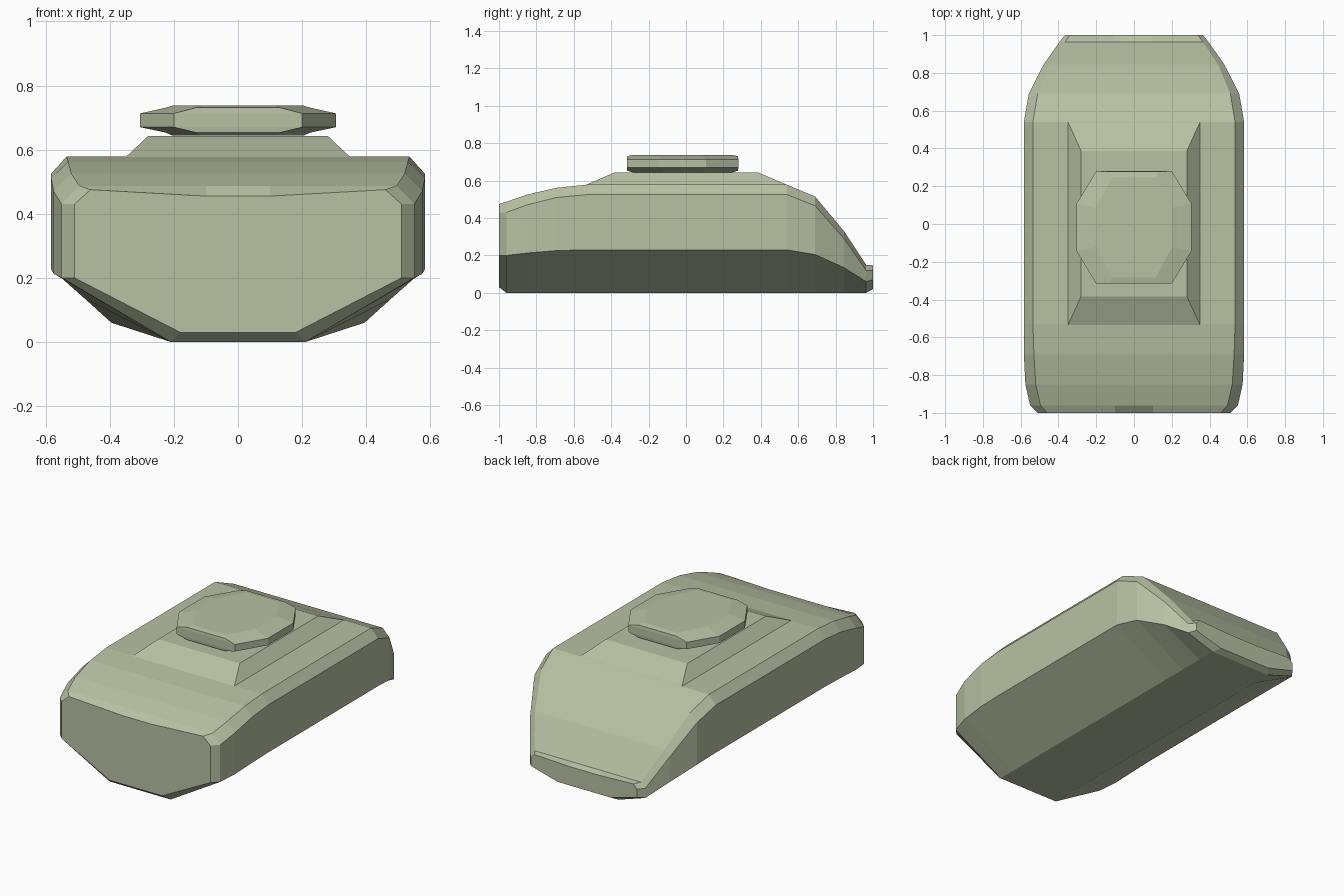
import bpy, bmesh

olive = bpy.data.materials.new("olive_paint")
olive.diffuse_color = (0.48, 0.535, 0.37, 1.0)


def loft(name, rings):
    """Skin a stack of matching closed rings and cap both ends."""
    bm = bmesh.new()
    loops = [[bm.verts.new(p) for p in ring] for ring in rings]
    for a, b in zip(loops, loops[1:]):
        for i in range(len(a)):
            j = (i + 1) % len(a)
            bm.faces.new((a[i], a[j], b[j], b[i]))
    bm.faces.new(loops[0])
    bm.faces.new(loops[-1])
    bmesh.ops.remove_doubles(bm, verts=bm.verts, dist=0.0005)
    bmesh.ops.recalc_face_normals(bm, faces=bm.faces)
    mesh = bpy.data.meshes.new(name)
    bm.to_mesh(mesh)
    bm.free()
    mesh.materials.append(olive)
    obj = bpy.data.objects.new(name, mesh)
    bpy.context.collection.objects.link(obj)
    return obj


# Hull stations: y, floor half width, floor z, side half width,
# lower side z, upper side z, deck half width, deck z, dip at the centre
stations = [
    (-1.00, 0.18, 0.03, 0.51, 0.20, 0.43, 0.46, 0.475, 0.02),
    (-0.96, 0.21, 0.00, 0.55, 0.20, 0.43, 0.495, 0.487, 0.0),
    (-0.85, 0.21, 0.00, 0.575, 0.213, 0.47, 0.52, 0.525, 0.0),
    (-0.69, 0.21, 0.00, 0.583, 0.226, 0.51, 0.53, 0.562, 0.0),
    (-0.53, 0.21, 0.00, 0.583, 0.23, 0.525, 0.535, 0.578, 0.0),
    (0.54, 0.21, 0.00, 0.583, 0.23, 0.525, 0.535, 0.578, 0.0),
    (0.69, 0.21, 0.00, 0.557, 0.205, 0.465, 0.51, 0.515, 0.0),
    (0.845, 0.21, 0.00, 0.478, 0.135, 0.29, 0.445, 0.33, 0.0),
    (0.963, 0.21, 0.00, 0.395, 0.06, 0.12, 0.365, 0.15, 0.0),
    (1.00, 0.18, 0.02, 0.365, 0.07, 0.12, 0.34, 0.147, 0.01),
]
rings = []
for y, fw, fz, sw, lz, uz, dw, dz, dip in stations:
    half = [(fw, fz), (sw, lz), (sw, uz), (dw, dz), (0.1, dz - dip)]
    rings.append([(x, y, z) for x, z in half] +
                 [(-x, y, z) for x, z in reversed(half)])
loft("hull", rings)


# Raised deck under the turret: straight sides, with corner facets
# running out to the front and rear slopes
def deck_ring(x, ys, z):
    return [(x, y, z) for y in ys] + [(-x, y, z) for y in reversed(ys)]


loft("raised_deck", [deck_ring(0.352, (-0.54, -0.383, 0.387, 0.545), 0.575),
                     deck_ring(0.28, (-0.383, -0.383, 0.387, 0.387), 0.643)])


# Flat eight-sided turret with bevelled rims
def octagon(x, cx, y, cy, z, mid=-0.018):
    pts = [(cx, -y), (x, -cy), (x, cy), (cx, y),
           (-cx, y), (-x, cy), (-x, -cy), (-cx, -y)]
    return [(px, py + mid, z) for px, py in pts]


loft("turret", [
    octagon(0.205, 0.115, 0.265, 0.10, 0.644),
    octagon(0.225, 0.13, 0.296, 0.11, 0.653),
    octagon(0.305, 0.20, 0.298, 0.125, 0.67),
    octagon(0.305, 0.20, 0.298, 0.125, 0.713),
    octagon(0.225, 0.13, 0.296, 0.11, 0.731),
    octagon(0.205, 0.115, 0.265, 0.10, 0.737),
])
